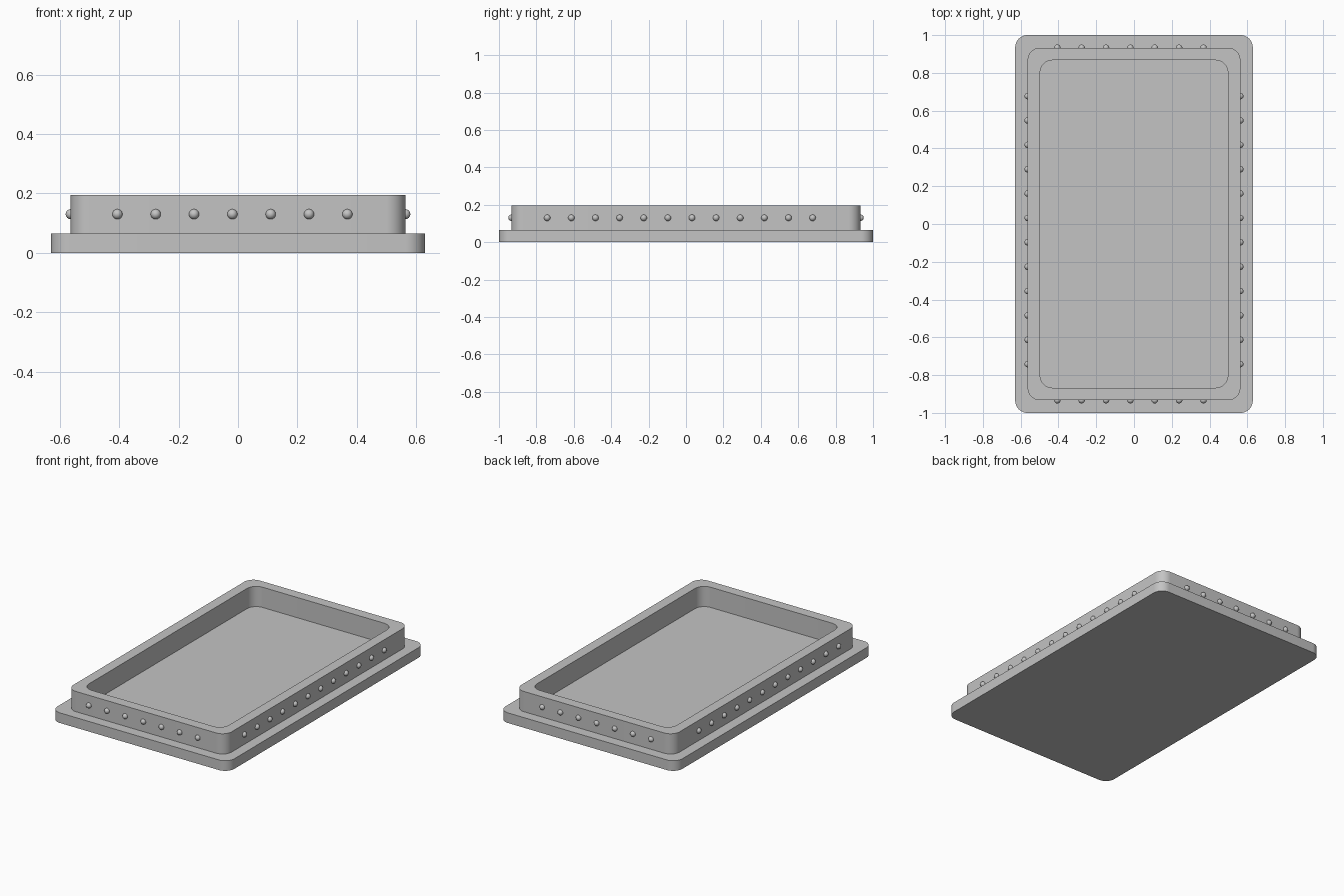
import bpy
import bmesh
from math import cos, sin, pi, radians

cube = bpy.data.objects.get("Cube")
if cube:
    bpy.data.objects.remove(cube, do_unlink=True)

BASE_TOP, RIM_TOP = 0.065, 0.195
RADIUS, STEPS = 0.065, 12
RIM_X, RIM_Y = 0.563, 0.933
PITCH = 0.129

grey = bpy.data.materials.new("plain grey")
grey.use_nodes = True
colour = (0.55, 0.55, 0.55, 1)
grey.diffuse_color = colour
grey.node_tree.nodes["Principled BSDF"].inputs["Base Color"].default_value = colour


def rounded_loop(bm, hx, hy, z):
    """Vertices of a rectangle with rounded corners, counter-clockwise."""
    verts = []
    corners = [(1, 1), (-1, 1), (-1, -1), (1, -1)]
    for quarter, (sx, sy) in enumerate(corners):
        for i in range(STEPS + 1):
            a = (quarter + i / STEPS) * pi / 2
            verts.append(bm.verts.new((sx * (hx - RADIUS) + RADIUS * cos(a),
                                       sy * (hy - RADIUS) + RADIUS * sin(a), z)))
    return verts


def join_loops(bm, a, b):
    for i in range(len(a)):
        j = (i + 1) % len(a)
        bm.faces.new((a[i], a[j], b[j], b[i]))


def finish(bm, name):
    bmesh.ops.recalc_face_normals(bm, faces=bm.faces)
    mesh = bpy.data.meshes.new(name)
    bm.to_mesh(mesh)
    bm.free()
    mesh.materials.append(grey)
    obj = bpy.data.objects.new(name, mesh)
    bpy.context.collection.objects.link(obj)
    bpy.ops.object.select_all(action='DESELECT')
    obj.select_set(True)
    bpy.context.view_layer.objects.active = obj
    bpy.ops.object.shade_smooth_by_angle(angle=radians(30))


# Base plate
bm = bmesh.new()
bottom = rounded_loop(bm, 0.629, 1.0, 0)
top = rounded_loop(bm, 0.629, 1.0, BASE_TOP)
join_loops(bm, bottom, top)
bm.faces.new(bottom)
bm.faces.new(top)
finish(bm, "base_plate")

# Raised rim: a closed ring of outer and inner walls
bm = bmesh.new()
inner_x, inner_y = RIM_X - 0.066, RIM_Y - 0.066
ring = [rounded_loop(bm, RIM_X, RIM_Y, BASE_TOP),
        rounded_loop(bm, RIM_X, RIM_Y, RIM_TOP),
        rounded_loop(bm, inner_x, inner_y, RIM_TOP),
        rounded_loop(bm, inner_x, inner_y, BASE_TOP)]
for k in range(4):
    join_loops(bm, ring[k], ring[(k + 1) % 4])
finish(bm, "raised_rim")

# Round studs half sunk into the outer walls
mid_z = (BASE_TOP + RIM_TOP) / 2
spots = {"front_studs": [(-0.406 + PITCH * i, -RIM_Y) for i in range(7)],
         "back_studs": [(-0.406 + PITCH * i, RIM_Y) for i in range(7)],
         "right_studs": [(-RIM_X, -0.742 + PITCH * i) for i in range(12)],
         "left_studs": [(RIM_X, -0.742 + PITCH * i) for i in range(12)]}
for name, places in spots.items():
    bm = bmesh.new()
    for x, y in places:
        ball = bmesh.ops.create_uvsphere(bm, u_segments=20, v_segments=12, radius=0.017)
        bmesh.ops.translate(bm, verts=ball["verts"], vec=(x, y, mid_z))
    finish(bm, name)
